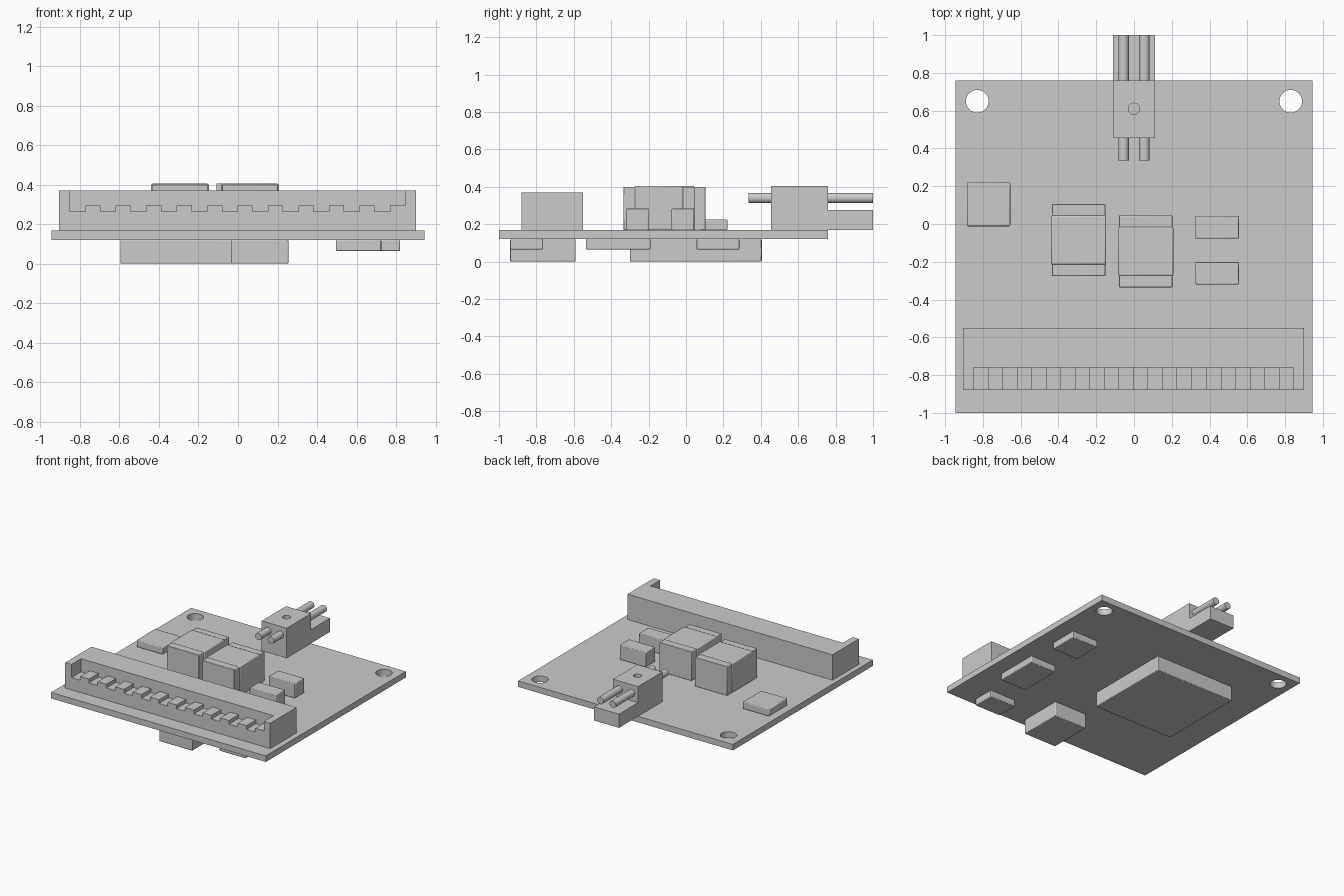
import bpy, bmesh, math

if "Cube" in bpy.data.objects:
    bpy.data.objects.remove(bpy.data.objects["Cube"])

grey = bpy.data.materials.new("light grey")
grey.diffuse_color = (0.6, 0.6, 0.6, 1)
grey.use_nodes = True
grey.node_tree.nodes["Principled BSDF"].inputs["Base Color"].default_value = grey.diffuse_color


def finish(name, bm):
    mesh = bpy.data.meshes.new(name)
    bm.normal_update()
    bm.to_mesh(mesh)
    bm.free()
    mesh.materials.append(grey)
    ob = bpy.data.objects.new(name, mesh)
    bpy.context.collection.objects.link(ob)
    return ob


def smooth(ob):
    bpy.ops.object.select_all(action='DESELECT')
    ob.select_set(True)
    bpy.context.view_layer.objects.active = ob
    bpy.ops.object.shade_smooth_by_angle(angle=math.radians(40))


def box(name, x, y, z, bevel=0.0):
    bm = bmesh.new()
    bmesh.ops.create_cube(bm, size=1)
    for v in bm.verts:
        v.co = [r[0] if c < 0 else r[1] for c, r in zip(v.co, (x, y, z))]
    ob = finish(name, bm)
    if bevel:
        mod = ob.modifiers.new("soft edges", 'BEVEL')
        mod.width, mod.segments = bevel, 2
        smooth(ob)
    return ob


def cylinder(name, x, y, z, r, length, along_y=False):
    bm = bmesh.new()
    bmesh.ops.create_cone(bm, cap_ends=True, segments=32, radius1=r, radius2=r, depth=length)
    ob = finish(name, bm)
    ob.location = (x, y, z)
    if along_y:
        ob.rotation_euler.x = math.pi / 2
    smooth(ob)
    return ob


def extrude_profile(name, pts, axis, start, end):
    """Extrude a closed 2D outline along x (pts are y,z) or y (pts are x,z)."""
    bm = bmesh.new()
    co = lambda a, b: (start, a, b) if axis == 'x' else (a, start, b)
    face = bm.faces.new([bm.verts.new(co(a, b)) for a, b in pts])
    ext = bmesh.ops.extrude_face_region(bm, geom=[face])
    for v in ext['geom']:
        if isinstance(v, bmesh.types.BMVert):
            v.co['xyz'.index(axis)] = end
    bmesh.ops.recalc_face_normals(bm, faces=bm.faces)
    return finish(name, bm)


def cut(target, cutter):
    cutter.hide_render = True
    cutter.hide_viewport = False
    mod = target.modifiers.new("hole", 'BOOLEAN')
    mod.operation, mod.solver, mod.object = 'DIFFERENCE', 'EXACT', cutter
    bpy.context.view_layer.update()
    bpy.context.view_layer.objects.active = target
    bpy.ops.object.modifier_apply(modifier=mod.name)
    bpy.data.objects.remove(cutter)


TOP, BOTTOM = 0.168, 0.12

# circuit board with two mounting holes
board = box("circuit_board", (-0.945, 0.945), (-1, 0.76), (BOTTOM, TOP))
for sx in (-1, 1):
    cut(board, cylinder("hole_cutter", sx * 0.83, 0.65, 0.145, 0.06, 0.2))
smooth(board)

# front socket: solid back bar, plus a toothed tray with end walls
box("socket_back", (-0.905, 0.9), (-0.76, -0.55), (TOP, 0.37))
outline = [(-0.905, TOP), (-0.905, 0.37), (-0.85, 0.37), (-0.85, 0.265)]
step = (0.845 + 0.85) / 22
for i in range(11):
    a = -0.85 + (2 * i + 1) * step
    outline += [(a, 0.265), (a, 0.295), (a + step, 0.295)]
    if i < 10:
        outline.append((a + step, 0.265))
outline += [(0.845, 0.37), (0.9, 0.37), (0.9, TOP)]
extrude_profile("socket_toothed_tray", outline, 'y', -0.88, -0.76)

# rear plug housing with a tongue and a round dimple
plug = extrude_profile("plug_housing", [(0.455, TOP), (1, TOP), (1, 0.277), (0.76, 0.277),
                                        (0.76, 0.405), (0.455, 0.405)], 'x', -0.11, 0.11)
cut(plug, cylinder("dimple_cutter", 0, 0.61, 0.405, 0.03, 0.1))
smooth(plug)
for sx in (-1, 1):
    cylinder("plug_pin", sx * 0.055, 0.6675, 0.34, 0.028, 0.665, along_y=True)

# two large coils, each a core with end tabs
for n, (x0, y0) in enumerate(((-0.44, -0.215), (-0.085, -0.275)), 1):
    box(f"coil_core_{n}", (x0, x0 + 0.293), (y0, y0 + 0.26), (TOP, 0.405), 0.008)
    box(f"coil_tabs_{n}", (x0 + 0.005, x0 + 0.288), (y0 - 0.06, y0 + 0.32), (TOP, 0.4), 0.004)

# small parts on the top side
box("small_chip", (-0.885, -0.655), (-0.012, 0.222), (TOP, 0.225), 0.006)
for y in (-0.32, -0.077):
    box("capacitor", (0.325, 0.555), (y, y + 0.12), (TOP, 0.285), 0.005)

# parts on the underside
box("main_chip", (-0.595, 0.11), (-0.3, 0.405), (0, BOTTOM), 0.005)
box("bottom_block", (-0.035, 0.255), (-0.94, -0.59), (0, BOTTOM), 0.005)
for x, y0, y1 in ((0.59, 0.055, 0.285), (0.59, -0.535, -0.19), (0.495, -0.94, -0.765)):
    box("bottom_chip", (x, x + 0.23), (y0, y1), (0.065, BOTTOM), 0.005)
